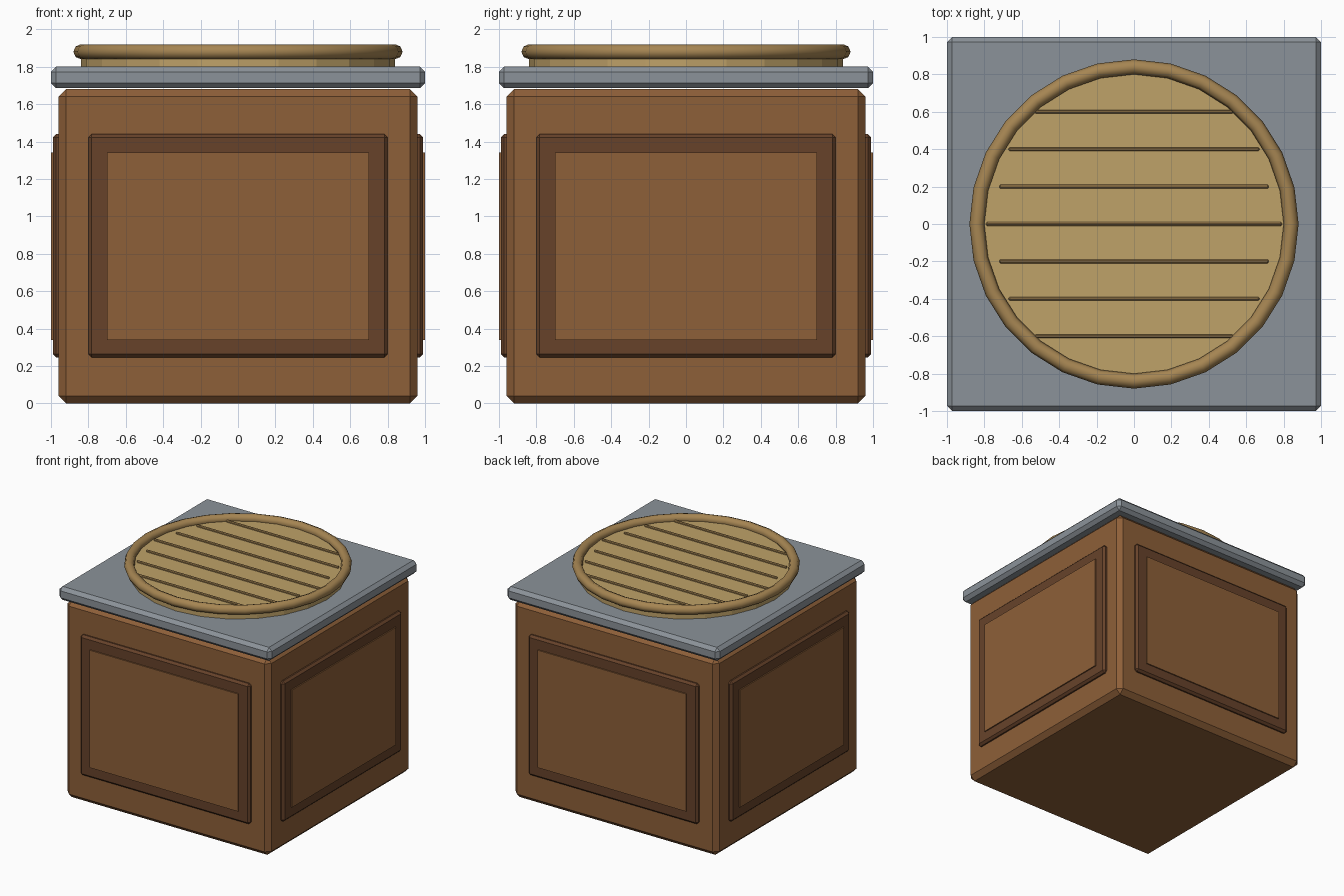
import bpy, math
from mathutils import Matrix

if "Cube" in bpy.data.objects:
    bpy.data.objects.remove(bpy.data.objects["Cube"])


def material(name, rgb):
    m = bpy.data.materials.new(name)
    m.diffuse_color = (*rgb, 1)
    m.use_nodes = True
    m.node_tree.nodes["Principled BSDF"].inputs["Base Color"].default_value = m.diffuse_color
    return m


WOOD = material("wood", (0.27, 0.115, 0.04))
DARK = material("dark_wood", (0.135, 0.055, 0.023))
STONE = material("stone", (0.26, 0.29, 0.32))
TAN = material("tan", (0.52, 0.36, 0.14))
RIM = material("rim", (0.38, 0.235, 0.085))


def box(name, lo, hi, mat, bevel=0.0, turn=0.0):
    """Axis-aligned box between two corners, chamfered, then turned about z."""
    bpy.ops.mesh.primitive_cube_add(size=1)
    o = bpy.context.object
    o.name = name
    size = [h - l for l, h in zip(lo, hi)]
    mid = [(h + l) / 2 for l, h in zip(lo, hi)]
    o.data.transform(Matrix.Translation(mid) @ Matrix.Diagonal((*size, 1)))
    o.rotation_euler.z = turn
    o.data.materials.append(mat)
    if bevel:
        b = o.modifiers.new("chamfer", 'BEVEL')
        b.width = bevel
        b.segments = 1
    return o


# Cabinet body and countertop slab
box("body", (-0.96, -0.96, 0), (0.96, 0.96, 1.68), WOOD, 0.04)
box("countertop", (-1, -1, 1.685), (1, 1, 1.8), STONE, 0.028)

# Raised frame and panel on each of the four sides
for i, side in enumerate(("front", "right", "back", "left")):
    a = i * math.pi / 2
    box(side + "_frame", (-0.8, -0.99, 0.245), (0.8, -0.93, 1.44), DARK, 0.018, a)
    box(side + "_panel", (-0.7, -1.0, 0.34), (0.7, -0.95, 1.34), WOOD, 0, a)

# Round lid
bpy.ops.mesh.primitive_cylinder_add(vertices=24, radius=0.84, depth=0.07,
                                    location=(0, 0, 1.835))
lid = bpy.context.object
lid.name = "lid"
lid.data.materials.append(TAN)

# Rounded rim around the lid
bpy.ops.mesh.primitive_torus_add(major_segments=28, minor_segments=8,
                                 major_radius=0.84, minor_radius=0.04,
                                 location=(0, 0, 1.88))
rim = bpy.context.object
rim.name = "lid_rim"
rim.data.materials.append(RIM)
bpy.ops.object.shade_smooth()

# Thin ridges across the lid
for k, half in enumerate((0.79, 0.72, 0.67, 0.53)):
    for s in ((1,) if k == 0 else (1, -1)):
        y = s * k * 0.2
        box(f"lid_ridge_{s * k}", (-half, y - 0.01, 1.86), (half, y + 0.01, 1.885),
            RIM, 0.006)
